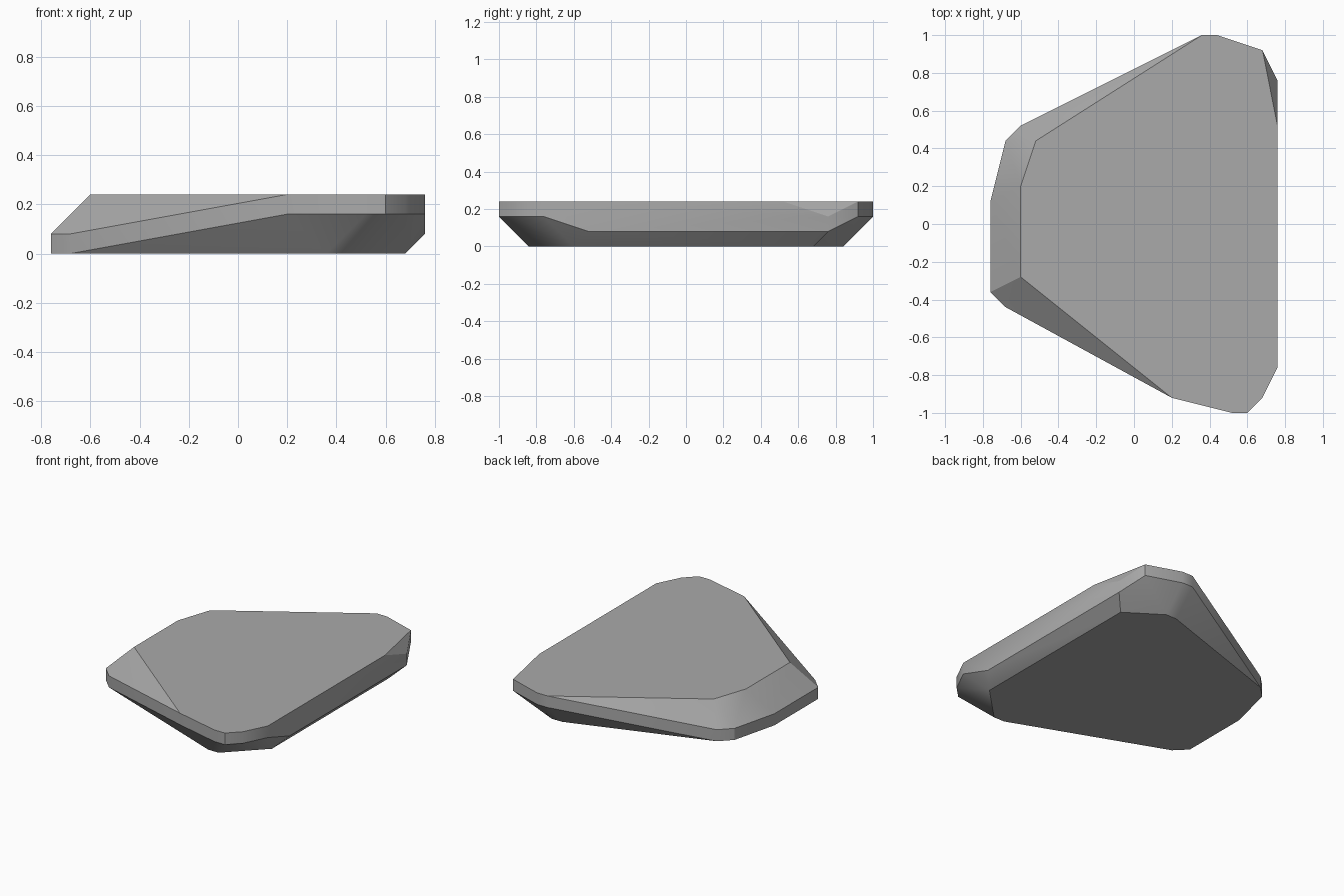
import bpy
import bmesh
import math

if "Cube" in bpy.data.objects:
    bpy.data.objects.remove(bpy.data.objects["Cube"], do_unlink=True)

UNIT = 0.04  # the slab is shaped on a regular grid

# Corner outlines in grid units, grouped by the heights they span
low_rim = [(-19, 3), (-17, 11), (-15, 13), (-17, -11), (-19, -9)]
high_rim = [(9, 25), (11, 25), (17, 23), (19, -19), (17, -23), (15, -25), (13, -25), (5, -23)]
side_corner = [(19, 19)]
side_foot = [(19, -13)]
top_corners = [(-15, 5), (-13, 11), (-15, -7), (19, 13)]
base_corners = [(17, 17), (11, 21), (9, 21), (9, -21), (11, -21), (17, -15)]


def add_corners(bm, outline, heights):
    """Add each outline point once at every given height."""
    for x, y in outline:
        for z in heights:
            bm.verts.new((x * UNIT, y * UNIT, z * UNIT))


def make_material(name, color):
    material = bpy.data.materials.new(name)
    material.use_nodes = True
    material.diffuse_color = color
    material.node_tree.nodes["Principled BSDF"].inputs["Base Color"].default_value = color
    return material


# Faceted stone slab wrapped tightly around its corners
bm = bmesh.new()
add_corners(bm, low_rim, (0, 2))
add_corners(bm, high_rim, (4, 6))
add_corners(bm, side_corner, (2, 4))
add_corners(bm, side_foot, (2,))
add_corners(bm, top_corners, (6,))
add_corners(bm, base_corners, (0,))
bmesh.ops.convex_hull(bm, input=bm.verts[:])

# Merge coplanar triangles into clean facets
bmesh.ops.dissolve_limit(bm, angle_limit=math.radians(1), verts=bm.verts[:], edges=bm.edges[:])
bmesh.ops.recalc_face_normals(bm, faces=bm.faces[:])

mesh = bpy.data.meshes.new("stone_slab")
bm.to_mesh(mesh)
bm.free()
mesh.materials.append(make_material("stone grey", (0.4, 0.4, 0.4, 1.0)))

slab = bpy.data.objects.new("stone_slab", mesh)
bpy.context.collection.objects.link(slab)

# Smooth shading with crisp facet edges
bpy.ops.object.select_all(action="DESELECT")
slab.select_set(True)
bpy.context.view_layer.objects.active = slab
bpy.ops.object.shade_smooth_by_angle(angle=math.radians(30))
